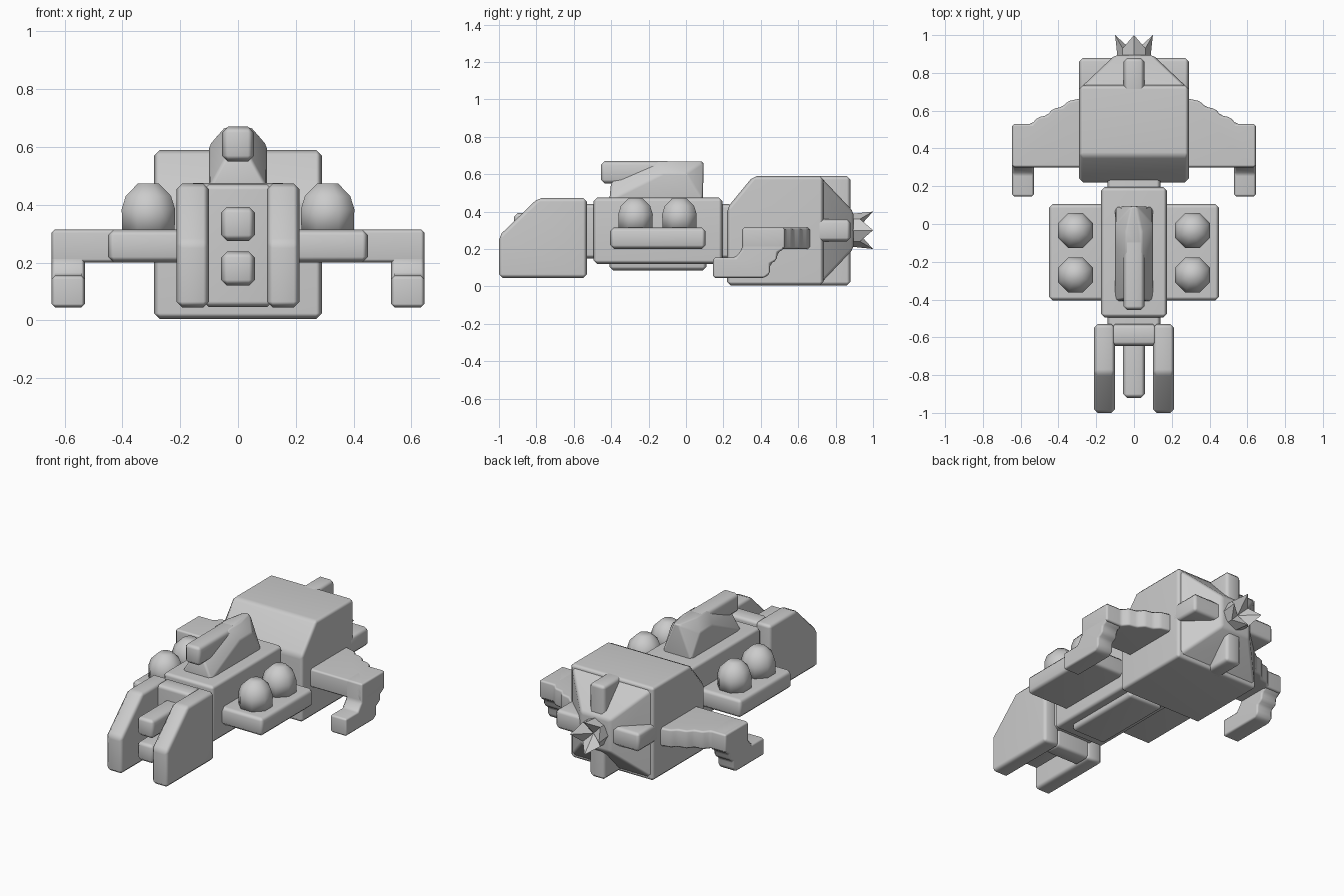
import bpy, bmesh, math
from mathutils import Vector

if "Cube" in bpy.data.objects:
    bpy.data.objects.remove(bpy.data.objects["Cube"], do_unlink=True)

# Single hull colour
GREY = (0.6, 0.6, 0.6, 1)
mat = bpy.data.materials.new("hull_grey")
mat.use_nodes = True
mat.diffuse_color = GREY
bsdf = next(n for n in mat.node_tree.nodes if n.type == 'BSDF_PRINCIPLED')
bsdf.inputs["Base Color"].default_value = GREY
bsdf.inputs["Roughness"].default_value = 0.8


def finish(name, bm, bevel=0.02, mirror=False):
    bmesh.ops.recalc_face_normals(bm, faces=bm.faces)
    mesh = bpy.data.meshes.new(name)
    bm.to_mesh(mesh)
    bm.free()
    mesh.materials.append(mat)
    ob = bpy.data.objects.new(name, mesh)
    bpy.context.collection.objects.link(ob)
    for p in mesh.polygons:
        p.use_smooth = bevel > 0
    if mirror:
        ob.modifiers.new("Mirror", 'MIRROR').use_mirror_merge = False
    if bevel:
        b = ob.modifiers.new("Bevel", 'BEVEL')
        b.width, b.segments, b.limit_method = bevel, 1, 'ANGLE'
        w = ob.modifiers.new("Normals", 'WEIGHTED_NORMAL')
        w.keep_sharp = True
    return ob


def box(name, x, y, z, bevel=0.02, mirror=False):
    bm = bmesh.new()
    bmesh.ops.create_cube(bm, size=1)
    for v in bm.verts:
        v.co = [r[0] + (c + 0.5) * (r[1] - r[0]) for c, r in zip(v.co, (x, y, z))]
    return finish(name, bm, bevel, mirror)


def slab(name, outline, lo, hi, axis, bevel=0.02, mirror=False):
    """Extrude a 2D outline along x (outline is y, z) or z (outline is x, y)."""
    bm = bmesh.new()
    place = lambda a, b, t: (t, a, b) if axis == 'x' else (a, b, t)
    face = bm.faces.new([bm.verts.new(place(a, b, lo)) for a, b in outline])
    out = bmesh.ops.extrude_face_region(bm, geom=[face])
    moved = [g for g in out["geom"] if isinstance(g, bmesh.types.BMVert)]
    bmesh.ops.translate(bm, verts=moved, vec=Vector(place(0, 0, hi - lo)))
    return finish(name, bm, bevel, mirror)


def hull(name, points, bevel=0.01):
    bm = bmesh.new()
    for p in points:
        bm.verts.new(p)
    bmesh.ops.convex_hull(bm, input=bm.verts)
    bmesh.ops.dissolve_limit(bm, angle_limit=0.02, verts=bm.verts, edges=bm.edges)
    return finish(name, bm, bevel)


# Rear engine block with sloped front top
slab("engine_block", [(0.22, 0.005), (0.735, 0.005), (0.735, 0.59), (0.36, 0.59), (0.22, 0.42)],
     -0.29, 0.29, 'x')
hull("engine_taper", [(sx * r, y, 0.3 + sz * r) for r, y in ((0.285, 0.72), (0.1, 0.895))
                      for sx in (-1, 1) for sz in (-1, 1)], 0.015)
box("vertical_tail_fin", (-0.055, 0.055), (0.68, 0.88), (0.005, 0.59))
box("horizontal_tail_fin", (-0.29, 0.29), (0.68, 0.88), (0.24, 0.36))

# Spiked exhaust crown: points alternate with valleys around the rim
bm = bmesh.new()
N = 8
base, rim = [], []
for i in range(N):
    a = 2 * math.pi * i / N
    c, s = math.cos(a), math.sin(a)
    tip = i % 2 == 0
    r = 0.1 if tip else 0.085
    base.append(bm.verts.new((0.085 * c, 0.86, 0.3 + 0.085 * s)))
    rim.append(bm.verts.new((r * c, 1.0 if tip else 0.93, 0.3 + r * s)))
centre = bm.verts.new((0, 0.91, 0.3))
bm.faces.new(base)
for i in range(N):
    j = (i + 1) % N
    bm.faces.new((base[i], base[j], rim[j], rim[i]))
    bm.faces.new((rim[i], rim[j], centre))
finish("exhaust_crown", bm, 0)

# Wings with stepped trailing edges and hooked claws
slab("wing", [(0.26, 0.30), (0.645, 0.30), (0.645, 0.53), (0.54, 0.53), (0.51, 0.565), (0.46, 0.575),
              (0.43, 0.61), (0.38, 0.62), (0.35, 0.65), (0.26, 0.67)],
     0.2, 0.315, 'z', 0.012, True)
slab("wing_claw", [(0.145, 0.045), (0.42, 0.045), (0.45, 0.07), (0.45, 0.12), (0.485, 0.14),
                   (0.49, 0.18), (0.525, 0.2), (0.525, 0.315), (0.3, 0.315), (0.3, 0.2),
                   (0.265, 0.155), (0.145, 0.155)], 0.53, 0.645, 'x', 0.012, True)

# Middle body, necks and keel
box("middle_body", (-0.175, 0.175), (-0.495, 0.195), (0.12, 0.475))
box("body_core", (-0.14, 0.14), (-0.56, 0.25), (0.15, 0.44))
box("keel", (-0.12, 0.12), (-0.41, 0.11), (0.085, 0.2))

# Side platforms with domed pods
box("pod_platform", (0.15, 0.45), (-0.405, 0.105), (0.2, 0.315), 0.02, True)
for label, y in (("rear", -0.035), ("front", -0.27)):
    bm = bmesh.new()
    rings = []
    for r, z in ((0.098, 0.3), (0.1, 0.385), (0.085, 0.43), (0.04, 0.473)):
        rings.append([bm.verts.new((0.31 + r * math.cos((k + 0.5) * math.pi / 4),
                                    y + r * math.sin((k + 0.5) * math.pi / 4), z)) for k in range(8)])
    for lower, upper in zip(rings, rings[1:]):
        for k in range(8):
            m = (k + 1) % 8
            bm.faces.new((lower[k], lower[m], upper[m], upper[k]))
    bm.faces.new(rings[0])
    bm.faces.new(rings[-1])
    pod = finish(label + "_pod", bm, 0, True)
    for p in pod.data.polygons:
        p.use_smooth = True

# Top turret and its gun
both = (-1, 1)
hull("turret", [(s * 0.1, y, 0.46) for s in both for y in (-0.41, 0.09)]
     + [(s * 0.1, y, 0.605) for s in both for y in (-0.12, 0.0)]
     + [(s * 0.045, y, 0.668) for s in both for y in (-0.15, -0.04)]
     + [(s * 0.045, -0.4, 0.56) for s in both]
     + [(s * 0.015, 0.095, 0.668) for s in both])
box("turret_gun", (-0.055, 0.055), (-0.455, -0.08), (0.55, 0.67))

# Front fork with twin guns between the prongs
slab("fork_prong", [(-1.0, 0.045), (-0.53, 0.045), (-0.53, 0.473), (-0.79, 0.473), (-1.0, 0.27)],
     0.1, 0.213, 'x', 0.02, True)
box("fork_bridge", (-0.12, 0.12), (-0.645, -0.53), (0.046, 0.472))
for label, z in (("lower", 0.12), ("upper", 0.275)):
    box(label + "_front_gun", (-0.058, 0.058), (-0.92, -0.6), (z, z + 0.118))
